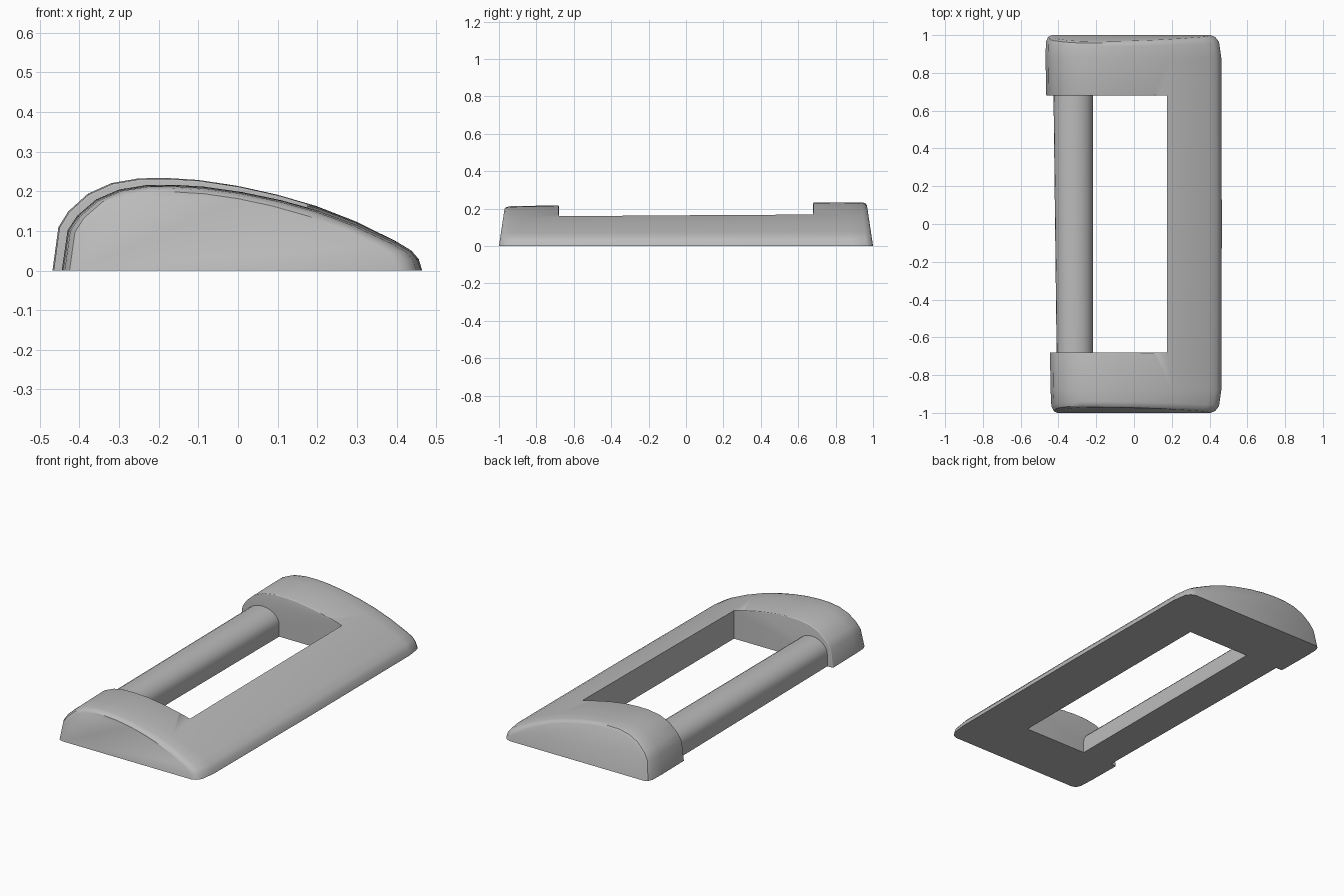
import bpy, bmesh, math

cube = bpy.data.objects.get("Cube")
if cube:
    bpy.data.objects.remove(cube, do_unlink=True)

grey = bpy.data.materials.new("plain grey")
grey.use_nodes = True
grey.diffuse_color = (0.5, 0.5, 0.5, 1)
bsdf = grey.node_tree.nodes["Principled BSDF"]
bsdf.inputs["Base Color"].default_value = (0.5, 0.5, 0.5, 1)
bsdf.inputs["Roughness"].default_value = 0.6


def add_object(name, bm):
    bmesh.ops.recalc_face_normals(bm, faces=bm.faces)
    mesh = bpy.data.meshes.new(name)
    bm.to_mesh(mesh)
    bm.free()
    mesh.materials.append(grey)
    ob = bpy.data.objects.new(name, mesh)
    bpy.context.collection.objects.link(ob)
    return ob


def loft(name, rings):
    """Skin a row of equal closed rings and cap both ends."""
    bm = bmesh.new()
    rows = [[bm.verts.new(p) for p in ring] for ring in rings]
    n = len(rows[0])
    for a, b in zip(rows, rows[1:]):
        for i in range(n):
            j = (i + 1) % n
            bm.faces.new((a[i], a[j], b[j], b[i]))
    bm.faces.new(rows[0])
    bm.faces.new(rows[-1])
    return add_object(name, bm)


def smooth(ob, degrees):
    bpy.ops.object.select_all(action='DESELECT')
    bpy.context.view_layer.objects.active = ob
    ob.select_set(True)
    bpy.ops.object.shade_smooth_by_angle(angle=math.radians(degrees))


# Domed cross-section of the frame (x, z)
PROFILE = [(-0.47, 0), (-0.455, 0.11), (-0.43, 0.15), (-0.38, 0.195),
           (-0.32, 0.222), (-0.25, 0.234), (-0.18, 0.235), (-0.1, 0.23),
           (0, 0.215), (0.1, 0.193), (0.2, 0.164), (0.3, 0.125),
           (0.4, 0.076), (0.44, 0.052), (0.458, 0.03), (0.467, 0)]


def frame_ring(y, left_in, right_in, z_scale):
    """One section; the front is a little lower and shorter than the back."""
    t = (y + 1) / 2
    left = -0.44 - 0.03 * t + left_in
    right = 0.465 - right_in
    height = (0.213 + 0.022 * t) / 0.235 * z_scale
    lean = 0.15 * max(0, (abs(y) - 0.85) / 0.15)      # sloping end faces
    ring = []
    for px, pz in PROFILE:
        x = left + (px + 0.47) / 0.937 * (right - left)
        z = pz * height
        ring.append((x, y - math.copysign(lean * z, y), z))
    return ring


# Frame: section rows with rounded ends, then the opening cut out of it
ENDS = [(1.0, 0.035, 0.06, 0.93), (0.99, 0.015, 0.035, 0.975),
        (0.965, 0.003, 0.015, 0.995), (0.88, 0, 0.003, 1.0)]
sections = [(-y, l, r, s) for y, l, r, s in ENDS]
sections += [(0, 0, 0, 1)] + ENDS[::-1]
frame = loft("frame", [frame_ring(*s) for s in sections])

bm = bmesh.new()
bmesh.ops.create_cube(bm, size=1)
for v in bm.verts:
    v.co = (0.175 if v.co.x > 0 else -0.8,
            math.copysign(0.68, v.co.y), math.copysign(0.5, v.co.z))
cutter = add_object("opening_cutter", bm)
cutter.hide_render = True
cut = frame.modifiers.new("opening", 'BOOLEAN')
cut.operation = 'DIFFERENCE'
cut.solver = 'EXACT'
cut.object = cutter
bpy.context.view_layer.update()
graph = bpy.context.evaluated_depsgraph_get()
mesh = bpy.data.meshes.new_from_object(frame.evaluated_get(graph))
frame.modifiers.clear()
frame.data = mesh
bpy.data.objects.remove(cutter, do_unlink=True)

# Soften the upper inner edges of both arms
bm = bmesh.new()
bm.from_mesh(mesh)
edges = [e for e in bm.edges
         if all(abs(abs(v.co.y) - 0.68) < 0.002 for v in e.verts)
         and max(v.co.z for v in e.verts) > 0.02
         and max(v.co.x for v in e.verts) < 0.17]
bmesh.ops.bevel(bm, geom=edges, offset=0.018, segments=3, profile=0.5,
                affect='EDGES', clamp_overlap=True)
bm.to_mesh(mesh)
bm.free()
smooth(frame, 35)


# Cross bar: flat underside and rounded top, tucked into both arms
def bar_ring(y):
    left, right = -0.418 - 0.012 * y, -0.218
    mid, half = (left + right) / 2, (right - left) / 2
    ring = [(left, y, 0)]
    for i in range(13):
        a = math.pi * (1 - i / 12)
        ring.append((mid + half * math.cos(a), y, 0.065 + 0.08 * math.sin(a)))
    ring.append((right, y, 0))
    return ring


bar = loft("cross_bar", [bar_ring(y) for y in (-0.72, 0, 0.72)])
smooth(bar, 35)
